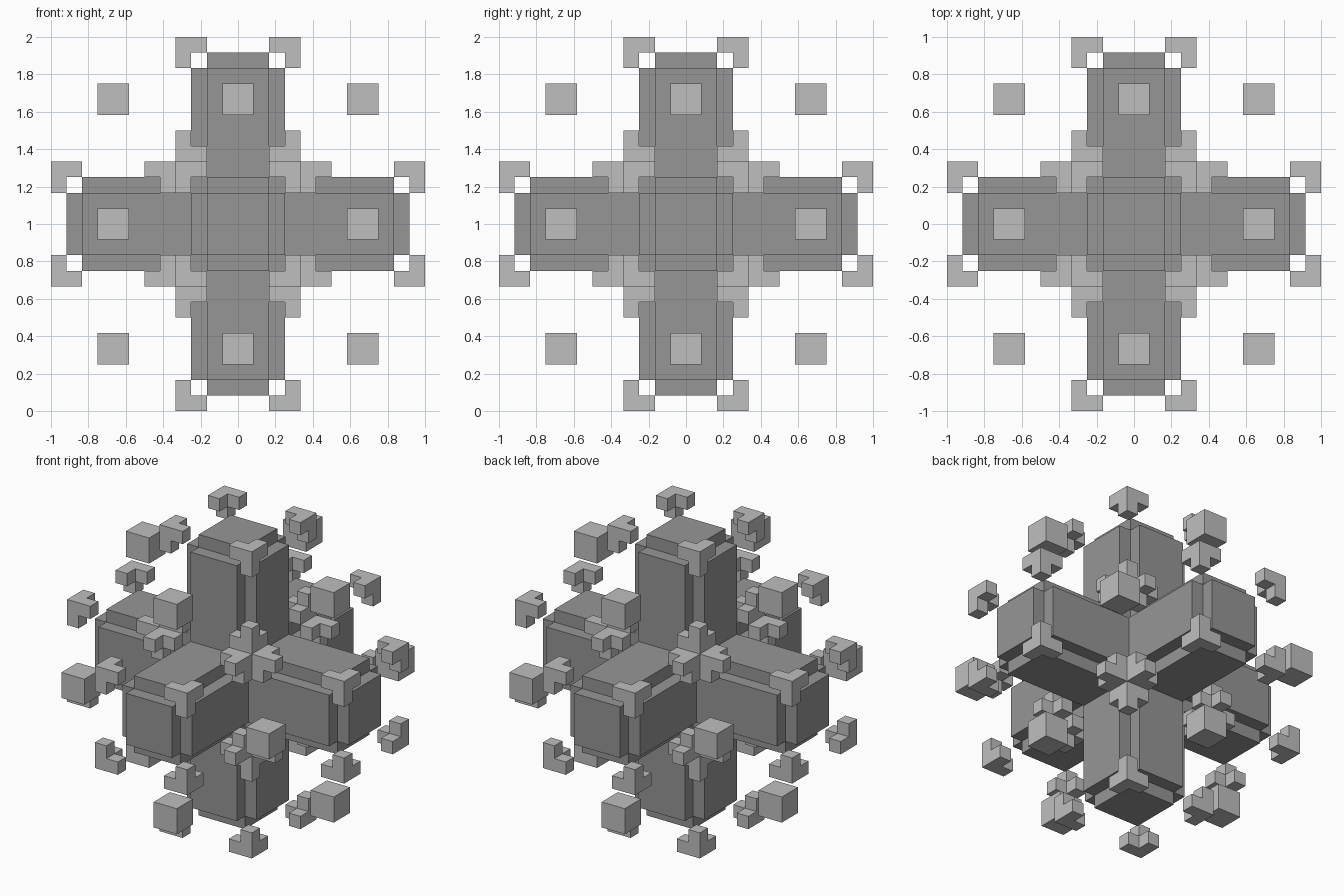
import bpy, bmesh
from itertools import product

cube = bpy.data.objects.get("Cube")
if cube:
    bpy.data.objects.remove(cube, do_unlink=True)

U = 1 / 12  # one block unit


def material(name, value):
    m = bpy.data.materials.new(name)
    m.use_nodes = True
    colour = (value, value, value, 1)
    m.diffuse_color = colour
    m.node_tree.nodes["Principled BSDF"].inputs["Base Color"].default_value = colour
    return m


dark = material("dark grey", 0.305)
light = material("light grey", 0.52)


def block_shape(name, cuts, filled, mat):
    """Skin of the grid cells, split at the cuts on each axis, whose centre is filled."""
    n = len(cuts) - 1

    def solid(cell):
        if min(cell) < 0 or max(cell) >= n:
            return False
        return filled([(cuts[i] + cuts[i + 1]) / 2 for i in cell])

    bm = bmesh.new()
    for cell in product(range(n), repeat=3):
        if not solid(cell):
            continue
        for axis, side in product(range(3), (0, 1)):
            near = list(cell)
            near[axis] += 2 * side - 1
            if solid(near):
                continue
            corners = []
            for p, q in ((0, 0), (1, 0), (1, 1), (0, 1)):
                c = list(cell)
                c[axis] += side
                c[(axis + 1) % 3] += p
                c[(axis + 2) % 3] += q
                corners.append(bm.verts.new([cuts[i] * U for i in c]))
            bm.faces.new(corners if side else corners[::-1])
    bmesh.ops.remove_doubles(bm, verts=bm.verts, dist=1e-4)
    mesh = bpy.data.meshes.new(name)
    bm.to_mesh(mesh)
    bm.free()
    mesh.materials.append(mat)
    return mesh


def place(name, mesh, units, scale=(1, 1, 1)):
    ob = bpy.data.objects.new(name, mesh)
    ob.location = (units[0] * U, units[1] * U, units[2] * U + 1)
    ob.scale = scale
    bpy.context.collection.objects.link(ob)


# Six-armed body: square core with a raised panel along each side
def in_body(p):
    a, b, c = sorted(abs(v) for v in p)
    return b < 2 or (a < 2 and b < 3 and c < 10)


body = block_shape("six_armed_body", [-11, -10, -3, -2, 2, 3, 10, 11], in_body, dark)
place("six_armed_body", body, (0, 0, 0))

# Floating cubes between neighbouring arms
cube_mesh = block_shape("floating_cube", [-1, 1], lambda p: True, light)
for p in product((-8, 0, 8), repeat=3):
    if p.count(0) == 1:
        place("floating_cube", cube_mesh, p)

# Corner brackets: an outer corner block with three legs pointing back
tip = block_shape("tip_bracket", [-1, 0, 1],
                  lambda p: sum(v > 0 for v in p) >= 2, light)


# Each arm edge has a bracket at the tip and a reversed one near the middle
for axis, end, s1, s2 in product(range(3), (-1, 1), (-1, 1), (-1, 1)):
    for name, reach, flip in (("tip_bracket", 11, 1), ("inner_bracket", 5, -1)):
        loc, scale = [0, 0, 0], [1, 1, 1]
        loc[axis], scale[axis] = reach * end, end * flip
        for other, s in (((axis + 1) % 3, s1), ((axis + 2) % 3, s2)):
            loc[other], scale[other] = 3 * s, s
        place(name, tip, loc, scale)
